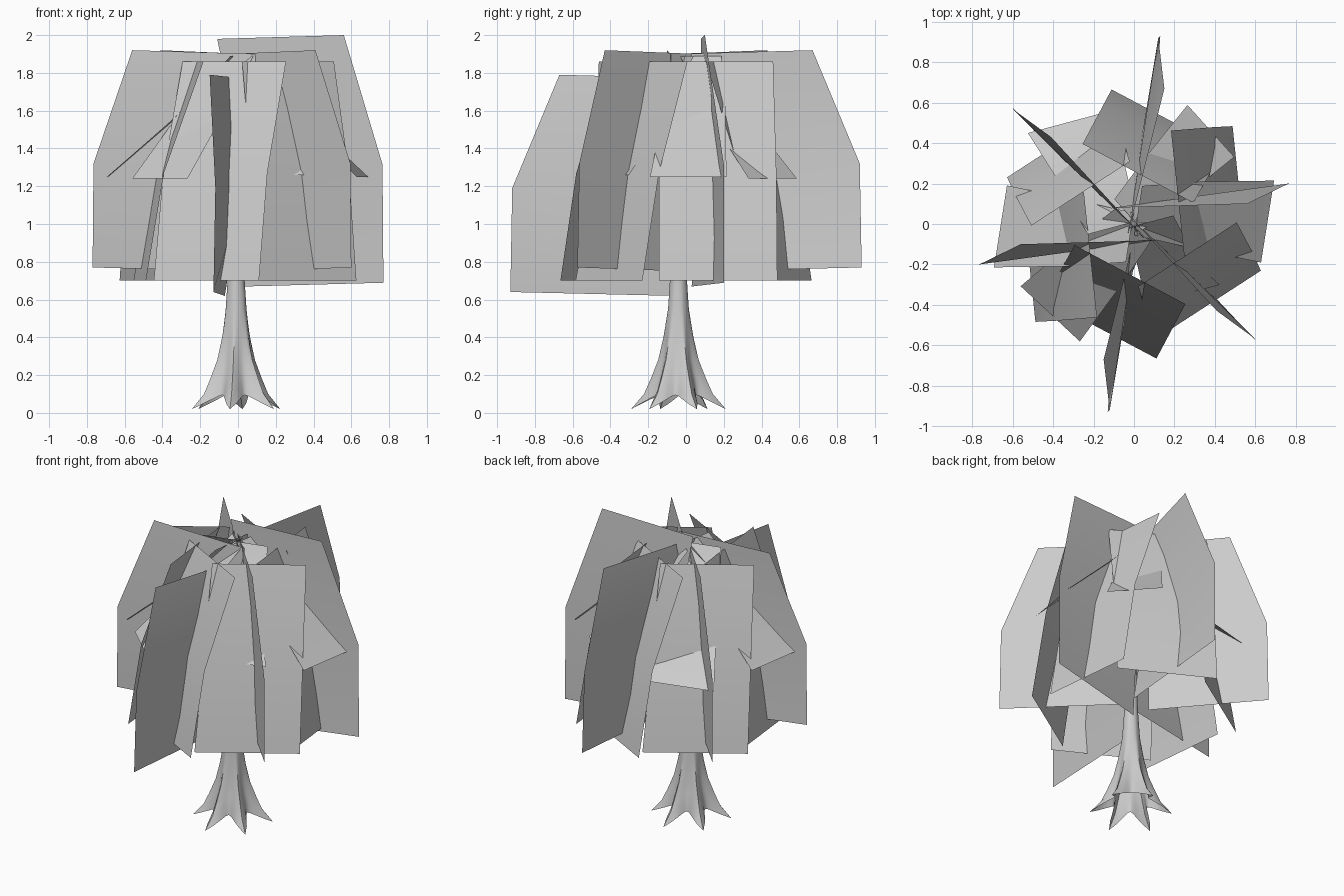
import bpy
from math import sin, cos, pi, radians
from mathutils import Vector

if "Cube" in bpy.data.objects:
    bpy.data.objects.remove(bpy.data.objects["Cube"])

GREY = (0.6, 0.6, 0.6, 1)
grey = bpy.data.materials.new("plain grey")
grey.use_nodes = True
grey.diffuse_color = GREY
grey.node_tree.nodes["Principled BSDF"].inputs["Base Color"].default_value = GREY


def add_mesh(name, verts, faces, angle):
    mesh = bpy.data.meshes.new(name)
    mesh.from_pydata(verts, [], faces)
    mesh.materials.append(grey)
    obj = bpy.data.objects.new(name, mesh)
    bpy.context.collection.objects.link(obj)
    bpy.ops.object.select_all(action="DESELECT")
    obj.select_set(True)
    bpy.context.view_layer.objects.active = obj
    bpy.ops.object.shade_smooth_by_angle(angle=radians(angle))
    return obj


def add_card(name, rows):
    """Bent leaf card: each row is a pair of points, top row first."""
    verts = [p for row in rows for p in row]
    faces = [(i, i + 2, i + 3, i + 1) for i in range(0, len(verts) - 2, 2)]
    return add_mesh(name, verts, faces, 40)


def facing_card(name, azimuth, top_side, low_side, profile):
    """Card hanging across an outward direction, from a (radius, z) profile."""
    a = radians(azimuth)
    out, along = Vector((cos(a), sin(a), 0)), Vector((-sin(a), cos(a), 0))
    rows = []
    for n, (r, z) in enumerate(profile):
        blend = n / (len(profile) - 1)
        rows.append([out * r + along * (s + (e - s) * blend) + Vector((0, 0, z))
                     for s, e in zip(top_side, low_side)])
    add_card(name, rows)


def blade_card(name, sign, top, scale, inner, outer):
    """Nearly upright card that runs from the middle outwards."""
    drops = (0, 0.6 * scale, 1.15 * scale)
    rows = []
    for drop, i, o in zip(drops, inner, outer):
        rows.append([(sign * i[0], sign * i[1], top - drop - 0.02),
                     (sign * o[0], sign * o[1], top - drop)])
    add_card(name, rows)


# Outer curtain of hanging leaf cards, in opposite pairs
curtain = [("side", 6, (-0.18, 0.44), (-0.20, 0.43), 0.23),
           ("diagonal", 62, (-0.21, 0.41), (-0.22, 0.41), 0.23),
           ("corner", -57, (-0.15, 0.43), (-0.25, 0.40), 0.27)]
for turn, half in ((0, "left"), (180, "right")):
    for name, azimuth, top_side, low_side, start in curtain:
        facing_card(f"curtain_{name}_{half}", azimuth + turn, top_side, low_side,
                    [(start, 1.86), (0.44, 1.27), (0.535, 0.70)])

# Sloping crown cards under the curtain: azimuth, sides, middle and low ends
crown = [("left", -9, (-0.09, 0.32), (0.28, 1.61), (0.65, 1.25)),
         ("right", 171, (-0.09, 0.32), (0.28, 1.58), (0.65, 1.25)),
         ("back_left", 42, (-0.085, 0.26), (0.27, 1.56), (0.59, 1.24)),
         ("front_right", 227, (-0.20, 0.20), (0.27, 1.60), (0.607, 1.24)),
         ("back", 105, (-0.04, 0.39), (0.32, 1.38), (0.57, 1.18)),
         ("front", 285, (-0.05, 0.33), (0.29, 1.40), (0.40, 1.26))]
for name, azimuth, side, middle, low in crown:
    facing_card("crown_leaf_" + name, azimuth, [s * 0.6 for s in side], side,
                [(0.01, 1.89), middle, low])

# Radial blade cards, in opposite pairs
back = ([(-0.03, -0.05), (-0.02, 0.08), (0.07, 0.08)],
        [(0.15, 0.67), (0.12, 0.92), (0.13, 0.93)])
side = ([(-0.11, 0.08), (0.03, 0.07), (0.03, 0.03)],
        [(0.56, 0.10), (0.765, 0.20), (0.77, 0.20)])
corner = ([(-0.05, 0.07), (0.08, -0.05), (0.09, -0.03)],
          [(0.41, -0.43), (0.595, -0.565), (0.60, -0.575)])
blade_card("back_blade", 1, 1.92, 1, *back)
blade_card("front_blade", -1, 1.79, 1, *back)
blade_card("left_blade", 1, 2.0, 1.14, *side)
blade_card("right_blade", -1, 1.92, 1, *side)
blade_card("front_left_blade", 1, 1.92, 1, *corner)
blade_card("back_right_blade", -1, 1.92, 1, *corner)

# Trunk with six flared roots: (z, core radius, root reach)
SEGMENTS = 48
sections = [(0.02, 0.118, 0.135), (0.10, 0.112, 0.072), (0.18, 0.098, 0.05),
            (0.28, 0.082, 0.026), (0.40, 0.07, 0.01), (0.55, 0.055, 0),
            (0.75, 0.042, 0), (1.2, 0.03, 0), (1.75, 0.01, 0)]
verts, faces = [], []
for level, (z, core, reach) in enumerate(sections):
    low = max(0, 1 - z / 0.3)
    for k in range(SEGMENTS):
        a = 2 * pi * k / SEGMENTS
        ridge = 1 - abs(sin(3 * (a - radians(22.5))))
        r = core + reach * ridge
        arch = 0.08 * (1 - ridge) * low
        verts.append((-0.01 + r * cos(a), -0.04 + r * sin(a), z + arch))
        if level:
            b = (level - 1) * SEGMENTS
            m = (k + 1) % SEGMENTS
            faces.append((b + k, b + m, b + SEGMENTS + m, b + SEGMENTS + k))
add_mesh("trunk", verts, faces, 60)
